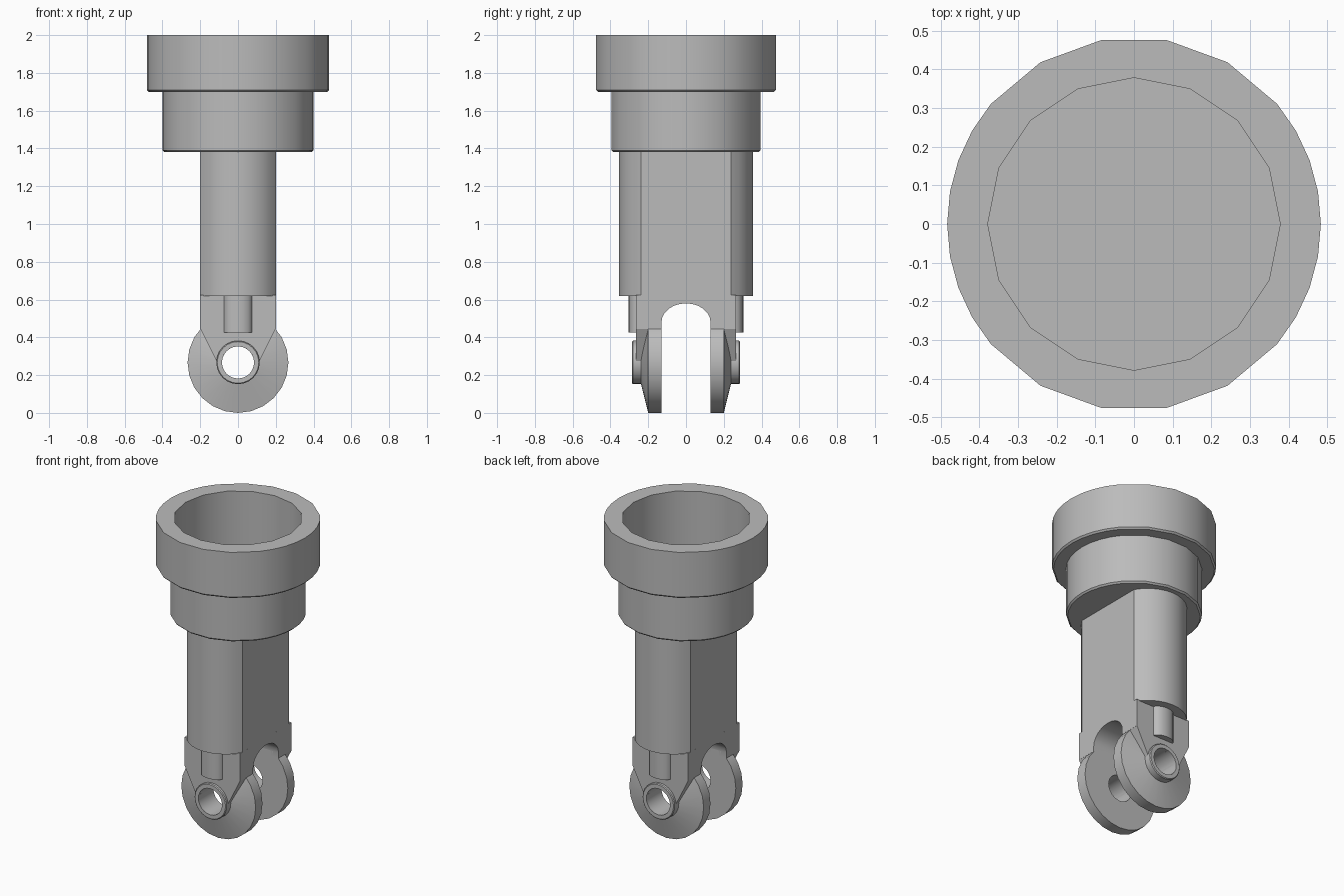
import bpy, bmesh
from math import sin, cos, pi, radians

if "Cube" in bpy.data.objects:
    bpy.data.objects.remove(bpy.data.objects["Cube"], do_unlink=True)

GREY = (0.5, 0.5, 0.5, 1)
mat = bpy.data.materials.new("grey metal")
mat.use_nodes = True
mat.diffuse_color = GREY
mat.node_tree.nodes["Principled BSDF"].inputs["Base Color"].default_value = GREY


def finish(bm, name):
    bmesh.ops.recalc_face_normals(bm, faces=bm.faces)
    me = bpy.data.meshes.new(name)
    bm.to_mesh(me)
    bm.free()
    me.materials.append(mat)
    ob = bpy.data.objects.new(name, me)
    bpy.context.collection.objects.link(ob)
    bpy.ops.object.select_all(action='DESELECT')
    ob.select_set(True)
    bpy.context.view_layer.objects.active = ob
    bpy.ops.object.shade_smooth_by_angle(angle=radians(30))
    return ob


def add_loops(bm, loops, closed):
    """Skin a list of equally long point loops, capping or closing the ends."""
    rings = [[bm.verts.new(p) for p in loop] for loop in loops]
    n = len(rings[0])
    pairs = list(zip(rings, rings[1:]))
    if closed:
        pairs.append((rings[-1], rings[0]))
    else:
        bm.faces.new(rings[0])
        bm.faces.new(rings[-1])
    for a, b in pairs:
        for i in range(n):
            j = (i + 1) % n
            bm.faces.new((a[i], a[j], b[j], b[i]))


def prism(name, outline, place, lo, hi):
    """Extrude a 2D outline from lo to hi; place maps (u, v, depth) to xyz."""
    bm = bmesh.new()
    add_loops(bm, [[place(u, v, d) for u, v in outline] for d in (lo, hi)], False)
    return finish(bm, name)


def arc(cx, cy, rx, ry, a0, a1, n):
    return [(cx + rx * cos(radians(a0 + (a1 - a0) * i / n)),
             cy + ry * sin(radians(a0 + (a1 - a0) * i / n))) for i in range(n + 1)]


def along_z(u, v, d):
    return (u, v, d)


# Open cup: two stepped collars with small chamfers and a round bore
def ring_points(r, z, sides):
    if sides == 18:
        half = [0, 10, 20, 30, 40, 60, 80, 100, 120, 140, 150, 160, 170]
        angles = [radians(a) for a in half + [a + 180 for a in half]]
    else:
        angles = [2 * pi * i / sides for i in range(sides)]
    return [(r * cos(a), r * sin(a), z) for a in angles]


bm = bmesh.new()
add_loops(bm, [ring_points(r, z, 18) for r, z in
               [(0.39, 1.38), (0.4, 1.39), (0.4, 1.7), (0.473, 1.7), (0.483, 1.71), (0.483, 2.0)]], False)
rim = max(bm.faces, key=lambda f: f.calc_center_median().z if len(f.verts) > 4 else 0)
outer_edges = list(rim.edges)
bm.faces.remove(rim)
bore = [[bm.verts.new(p) for p in ring_points(0.378, z, 16)] for z in (2.0, 1.43)]
for i in range(16):
    j = (i + 1) % 16
    bm.faces.new((bore[0][i], bore[0][j], bore[1][j], bore[1][i]))
bm.faces.new(bore[1])
inner_edges = [bm.edges.get((bore[0][i], bore[0][(i + 1) % 16])) for i in range(16)]
bmesh.ops.triangle_fill(bm, edges=outer_edges + inner_edges, use_beauty=True, normal=(0, 0, 1))
finish(bm, "cup")

# Shank: flat sides, rounded front and back
front_arc = arc(0, 0.124, 0.231, 0.231, 30, 150, 10)
shank = [(0.2 * u / 0.2001, v) for u, v in front_arc]
shank += [(-u, -v) for u, v in shank]
prism("shank", shank, along_z, 0.62, 1.385)

# Fork bridge with an arched underside
bridge = [(0.265, 0.625), (0.265, 0.445)] + \
    [(0.13, 0.445)] + arc(0, 0.48, 0.13, 0.1, 0, 180, 12) + \
    [(-0.13, 0.445), (-0.265, 0.445), (-0.265, 0.625)]
prism("fork_bridge", bridge, lambda u, v, d: (d, u, v), -0.2, 0.2)

# Fork arms, wheel cheeks with hubs, and half-round bosses, front and back
AXLE = 0.267
arm = [(0.2, 0.446), (0.11, AXLE)] + arc(0, AXLE, 0.086, 0.086, 0, 180, 8) + \
    [(-0.11, AXLE), (-0.2, 0.446)]
boss = arc(0, 0.26, 0.075, 0.045, 0, 180, 8)
cheek = [(0.085, 0.13), (0.267, 0.13), (0.267, 0.2), (0.115, 0.238), (0.115, 0.28),
         (0.11, 0.285), (0.085, 0.285)]

for side, s in (("front", -1), ("back", 1)):
    prism(side + "_fork_arm", arm, lambda u, v, d: (u, s * d, v), 0.135, 0.265)
    prism(side + "_boss", boss, lambda u, v, d: (u, s * v, d), 0.425, 0.625)
    bm = bmesh.new()
    sides = 24
    add_loops(bm, [[(r * cos(2 * pi * i / sides), s * y, AXLE + r * sin(2 * pi * i / sides))
                    for i in range(sides)] for r, y in cheek], True)
    finish(bm, side + "_cheek")
